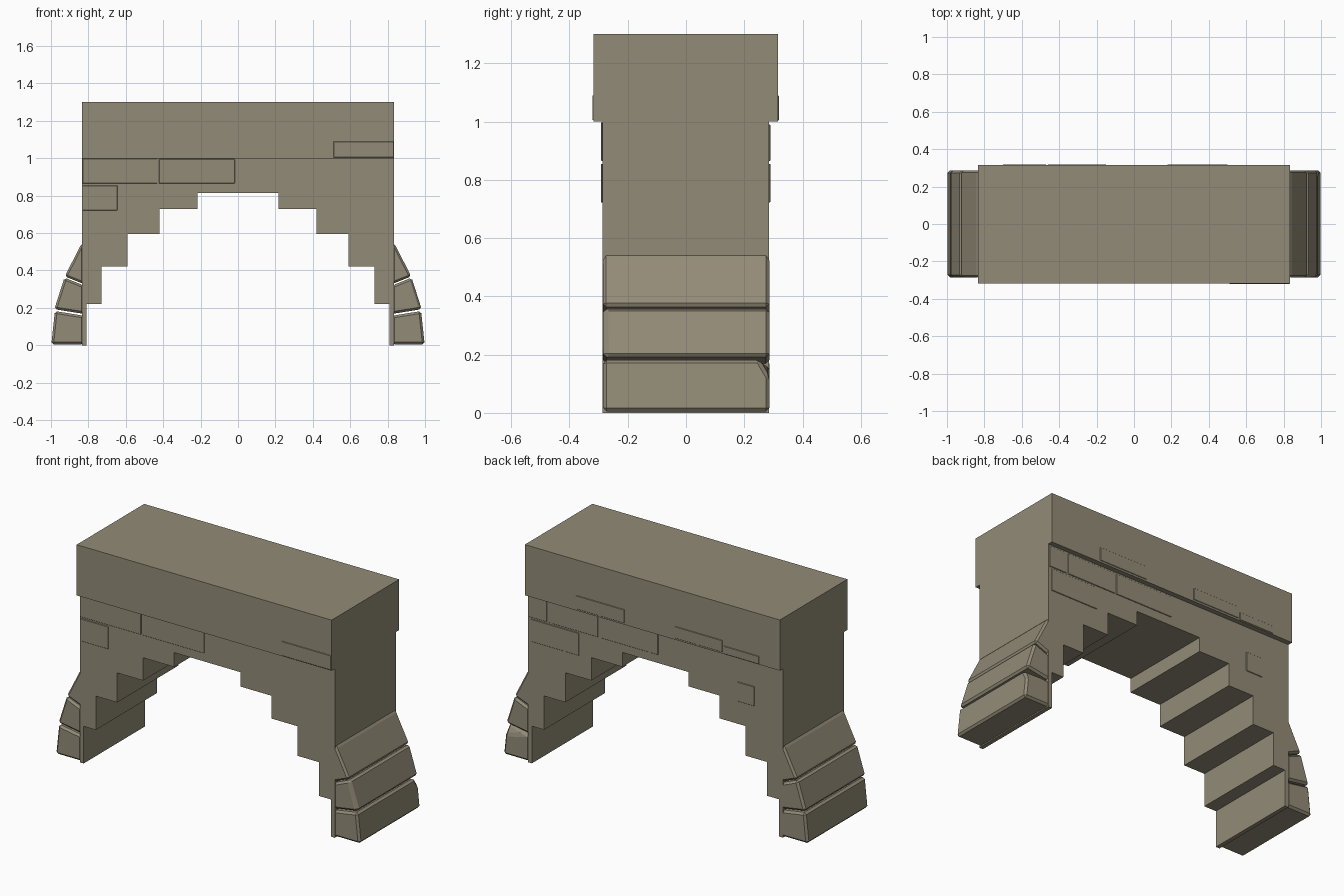
import bpy, bmesh
from mathutils import Vector

cube = bpy.data.objects.get("Cube")
if cube:
    bpy.data.objects.remove(cube, do_unlink=True)

# One weathered stone colour
stone = bpy.data.materials.new("weathered_stone")
stone.use_nodes = True
colour = (0.29, 0.26, 0.185, 1)
stone.diffuse_color = colour
bsdf = next(n for n in stone.node_tree.nodes if n.type == 'BSDF_PRINCIPLED')
bsdf.inputs["Base Color"].default_value = colour
bsdf.inputs["Roughness"].default_value = 0.9


def extrude_profile(name, profile, y0, y1, bevel=0, chip=None):
    """Extrude an x-z outline along y; chip is (point, normal) of a cut corner."""
    bm = bmesh.new()
    face = bm.faces.new([bm.verts.new((x, y0, z)) for x, z in profile])
    out = bmesh.ops.extrude_face_region(bm, geom=[face])
    bmesh.ops.translate(bm, vec=(0, y1 - y0, 0),
                        verts=[v for v in out["geom"] if isinstance(v, bmesh.types.BMVert)])
    if chip:
        cut = bmesh.ops.bisect_plane(bm, geom=bm.verts[:] + bm.edges[:] + bm.faces[:],
                                     plane_co=chip[0], plane_no=Vector(chip[1]).normalized(),
                                     clear_outer=True)
        bmesh.ops.holes_fill(bm, edges=[e for e in cut["geom_cut"]
                                        if isinstance(e, bmesh.types.BMEdge)])
    bmesh.ops.recalc_face_normals(bm, faces=bm.faces)
    mesh = bpy.data.meshes.new(name)
    bm.to_mesh(mesh)
    bm.free()
    obj = bpy.data.objects.new(name, mesh)
    bpy.context.collection.objects.link(obj)
    mesh.materials.append(stone)
    if bevel:
        mod = obj.modifiers.new("worn_edges", 'BEVEL')
        mod.width = bevel
        mod.segments = 1
    return obj


def block(name, x0, x1, z0, z1, y0, y1, bevel=0):
    outline = [(x0, z0), (x1, z0), (x1, z1), (x0, z1)]
    return extrude_profile(name, outline, y0, y1, bevel)


# Stepped arch: each step is (half width of opening, height of its top)
steps = [(0.81, 0.22), (0.73, 0.42), (0.59, 0.595), (0.42, 0.73), (0.217, 0.815)]
half = [(0.835, 1.0), (0.835, 0)]
floor = 0
for x, top in steps:
    half += [(x, floor), (x, top)]
    floor = top
outline = half + [(-x, z) for x, z in reversed(half)]
extrude_profile("arch_wall", outline, -0.287, 0.285)

# Heavy lintel across the top
block("lintel", -0.835, 0.835, 1.0, 1.3, -0.317, 0.315)

# Buttress stones leaning on both ends
stones = {
    "lower_buttress": [(0.825, 0.005), (0.998, 0.005), (0.979, 0.183), (0.825, 0.158)],
    "middle_buttress": [(0.825, 0.168), (0.982, 0.193), (0.928, 0.362), (0.825, 0.32)],
    "upper_buttress": [(0.825, 0.328), (0.926, 0.368), (0.845, 0.528), (0.825, 0.552)],
}
chips = {
    ("lower_buttress", 1): ((0.97, 0.253, 0.183), (0.15, 1, 0.6)),
    ("middle_buttress", 1): ((0.965, -0.284, 0.2), (0.5, -1, 0.15)),
}
for name, outline in stones.items():
    for side, label in ((1, "left"), (-1, "right")):
        extrude_profile(f"{label}_{name}", [(side * x, z) for x, z in outline],
                        -0.285, 0.286, 0.012, chips.get((name, side)))

# Shallow masonry facings: x range, z range, how far they stand out
front_wall = [(-0.832, -0.432, 0.865, 0.998), (-0.422, -0.017, 0.865, 0.996),
              (-0.83, -0.645, 0.722, 0.855)]
back_wall = [(0.71, 0.83, 0.865, 0.99), (0.375, 0.7, 0.865, 0.99),
             (0.5, 0.815, 0.722, 0.855), (-0.02, 0.365, 0.865, 0.99),
             (-0.65, -0.54, 0.73, 0.845)]
front_lintel = [(0.51, 0.833, 1.005, 1.09)]
back_lintel = [(0.18, 0.5, 1.01, 1.09), (-0.46, -0.15, 1.01, 1.08),
               (-0.7, -0.47, 1.004, 1.05)]
for label, plates, y0, y1 in (("front_wall_stone", front_wall, -0.292, -0.286),
                              ("back_wall_stone", back_wall, 0.284, 0.29),
                              ("front_lintel_stone", front_lintel, -0.321, -0.316),
                              ("back_lintel_stone", back_lintel, 0.314, 0.319)):
    for i, (x0, x1, z0, z1) in enumerate(plates, 1):
        block(f"{label}_{i}", x0, x1, z0, z1, y0, y1, 0.002)
